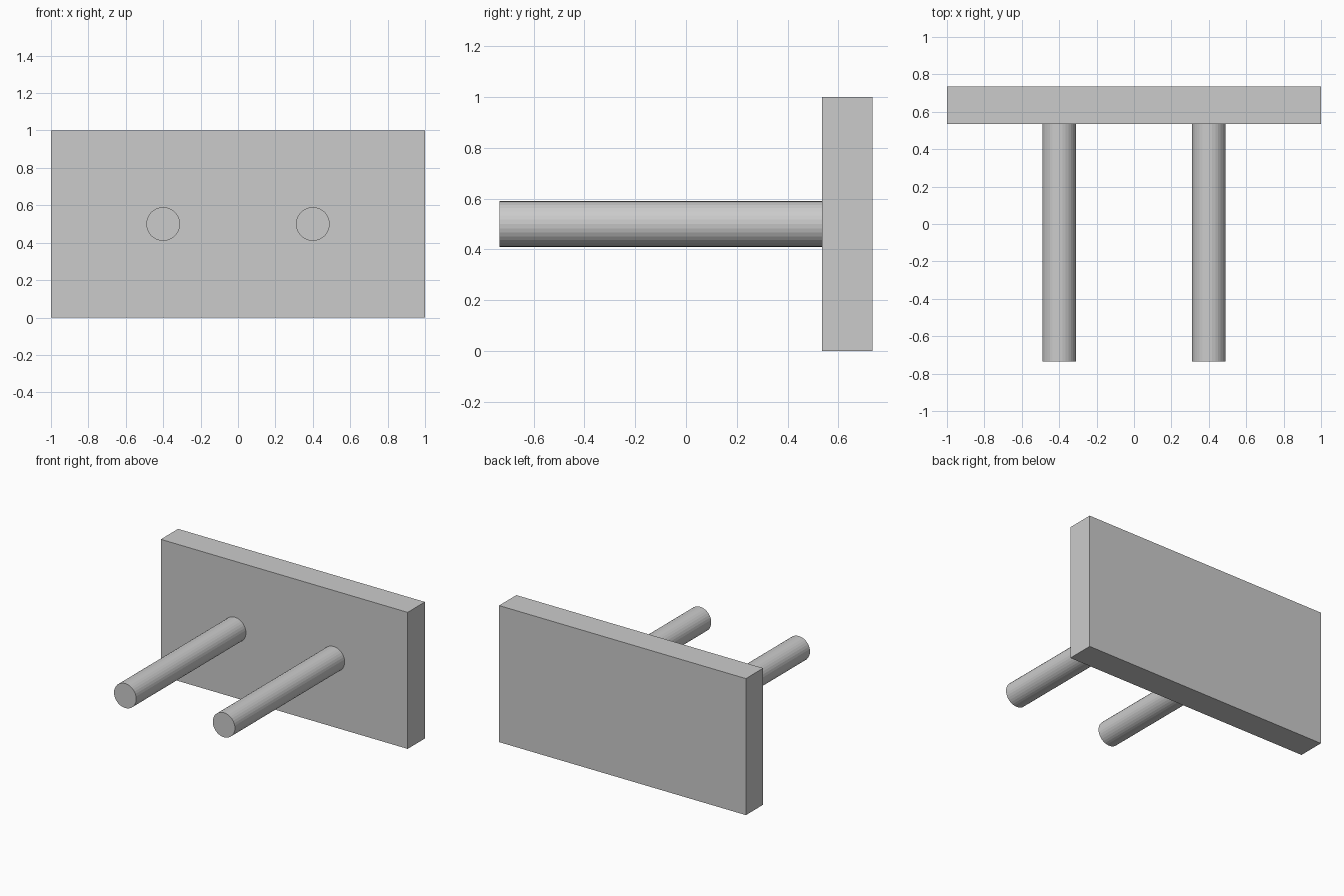
import bpy
import math

if "Cube" in bpy.data.objects:
    bpy.data.objects.remove(bpy.data.objects["Cube"])

grey = bpy.data.materials.new("light grey")
grey.diffuse_color = (0.6, 0.6, 0.6, 1)
grey.use_nodes = True
grey.node_tree.nodes["Principled BSDF"].inputs["Base Color"].default_value = grey.diffuse_color

BACK, FRONT, THICK = 0.735, -0.735, 0.2
PLATE_FRONT = BACK - THICK

# Upright rectangular plate at the back
bpy.ops.mesh.primitive_cube_add(size=1, location=(0, BACK - THICK / 2, 0.5))
plate = bpy.context.object
plate.name = "back_plate"
plate.scale = (2, THICK, 1)
bpy.ops.object.transform_apply(location=False, rotation=False, scale=True)
plate.data.materials.append(grey)

# Two round rods reaching forward from the plate
for side, x in (("left", -0.4), ("right", 0.4)):
    bpy.ops.mesh.primitive_cylinder_add(
        vertices=32, radius=0.09, depth=PLATE_FRONT - FRONT,
        location=(x, (PLATE_FRONT + FRONT) / 2, 0.5),
        rotation=(math.pi / 2, 0, 0))
    rod = bpy.context.object
    rod.name = side + "_rod"
    rod.data.materials.append(grey)
